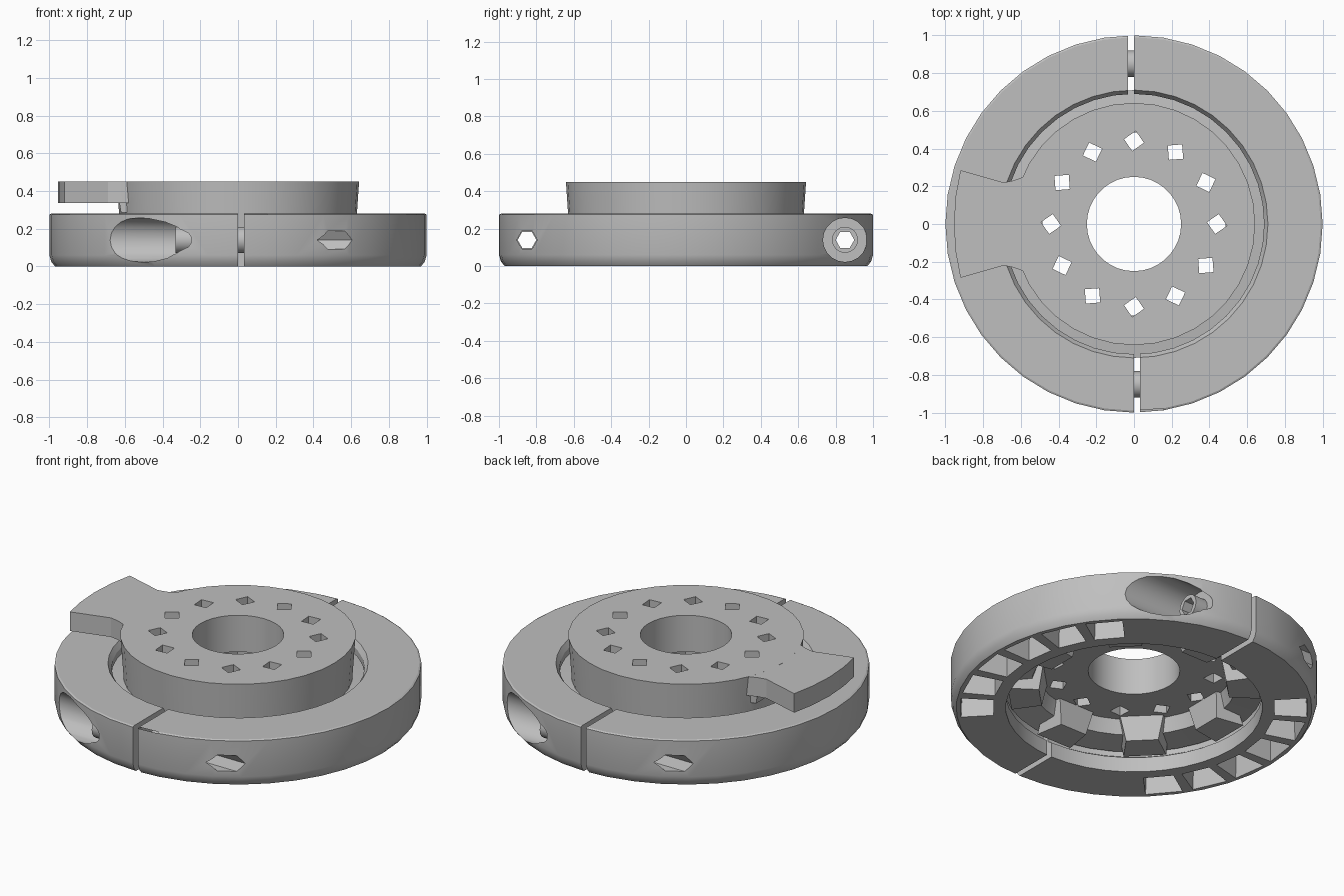
import bpy, bmesh, math
from mathutils import Matrix, Vector

cube = bpy.data.objects.get("Cube")
if cube:
    bpy.data.objects.remove(cube, do_unlink=True)

GREY = (0.52, 0.52, 0.52, 1)
metal = bpy.data.materials.new("grey metal")
metal.use_nodes = True
metal.diffuse_color = GREY
metal.node_tree.nodes["Principled BSDF"].inputs["Base Color"].default_value = GREY


def finish(name, bm):
    bmesh.ops.recalc_face_normals(bm, faces=bm.faces)
    me = bpy.data.meshes.new(name)
    bm.to_mesh(me)
    bm.free()
    ob = bpy.data.objects.new(name, me)
    bpy.context.collection.objects.link(ob)
    me.materials.append(metal)
    return ob


def lathe(name, profile, steps):
    """Revolve a closed (radius, height) profile about z."""
    bm = bmesh.new()
    rings = []
    for i in range(steps):
        a = math.tau * i / steps
        rings.append([bm.verts.new((r * math.cos(a), r * math.sin(a), z)) for r, z in profile])
    for i in range(steps):
        a, b = rings[i], rings[(i + 1) % steps]
        for j in range(len(profile)):
            k = (j + 1) % len(profile)
            bm.faces.new((a[j], b[j], b[k], a[k]))
    return finish(name, bm)


def loft(bm, low, high):
    """Solid between two matching outlines."""
    a = [bm.verts.new(p) for p in low]
    b = [bm.verts.new(p) for p in high]
    bm.faces.new(a)
    bm.faces.new(b)
    for i in range(len(a)):
        j = (i + 1) % len(a)
        bm.faces.new((a[i], a[j], b[j], b[i]))


def sector(r0, r1, mid, half, z):
    """Four corners of a ring sector."""
    return [(r * math.cos(mid + s * half), r * math.sin(mid + s * half), z)
            for r, s in ((r0, -1), (r1, -1), (r1, 1), (r0, 1))]


def rod(bm, x0, x1, y, z, radius, sides):
    """Prism lying along x."""
    ring = [(y + radius * math.cos(math.tau * i / sides),
             z + radius * math.sin(math.tau * i / sides)) for i in range(sides)]
    loft(bm, [(x0, p, q) for p, q in ring], [(x1, p, q) for p, q in ring])


def apply_boolean(ob, bm, operation="DIFFERENCE"):
    tool = finish("cutter", bm)
    tool.hide_render = True
    mod = ob.modifiers.new("cut", "BOOLEAN")
    mod.operation, mod.solver, mod.object = operation, "EXACT", tool
    bpy.context.view_layer.objects.active = ob
    bpy.ops.object.modifier_apply(modifier=mod.name)
    bpy.data.objects.remove(tool, do_unlink=True)


def smooth(ob):
    bpy.ops.object.select_all(action="DESELECT")
    ob.select_set(True)
    bpy.context.view_layer.objects.active = ob
    bpy.ops.object.shade_smooth_by_angle(angle=math.radians(25))


SCREW_Y, SCREW_Z = 0.85, 0.14

# Split clamp ring, with a groove that holds the disc flange
ring = lathe("clamp_ring", [(0.7, 0), (0.97, 0), (0.99, 0.025), (1, 0.06), (1, 0.275), (0.99, 0.28),
                            (0.71, 0.28), (0.69, 0.25), (0.69, 0.21), (0.73, 0.2),
                            (0.73, 0.11), (0.7, 0.09)], 40)

# Two splits, each a little off centre
bm = bmesh.new()
for s in (1, -1):
    corners = [(0, -1.1 * s), (0.033 * s, -1.1 * s), (0.033 * s, -0.6 * s), (0, -0.6 * s)]
    loft(bm, [(x, y, -0.1) for x, y in corners], [(x, y, 0.4) for x, y in corners])
apply_boolean(ring, bm)

# Counterbored screw seats and their far ends
bm = bmesh.new()
for s in (1, -1):
    rod(bm, -0.25 * s, -1.1 * s, -SCREW_Y * s, SCREW_Z, 0.118, 20)
apply_boolean(ring, bm)
bm = bmesh.new()
for s in (1, -1):
    rod(bm, -0.3 * s, 1.1 * s, -SCREW_Y * s, SCREW_Z, 0.055, 6)
apply_boolean(ring, bm)

# Lightening pockets underneath, on both flanks
bm = bmesh.new()
for side in (0, math.pi):
    for i in range(6):
        mid = side + (i - 2.5) * math.radians(16)
        loft(bm, sector(0.77, 0.95, mid, 0.11, -0.05), sector(0.77, 0.94, mid, 0.1, 0.2))
apply_boolean(ring, bm)
smooth(ring)

# Hollow clamp screws bridging the splits
for s, name in ((1, "front_screw"), (-1, "back_screw")):
    bm = bmesh.new()
    rod(bm, -0.33 * s, 0.2 * s, -SCREW_Y * s, SCREW_Z, 0.07, 16)
    screw = finish(name, bm)
    bm = bmesh.new()
    rod(bm, -0.5 * s, 0.5 * s, -SCREW_Y * s, SCREW_Z, 0.05, 6)
    apply_boolean(screw, bm)
    smooth(screw)

# Centre disc with bore and flange
disc = lathe("centre_disc", [(0.25, 0.23), (0.53, 0.23), (0.56, 0.15), (0.71, 0.13), (0.71, 0.19),
                             (0.625, 0.2), (0.642, 0.45), (0.25, 0.45)], 36)

# Locking tab reaching over the ring
bm = bmesh.new()
half = [(-0.955, 0.0), (-0.945, 0.15), (-0.92, 0.285), (-0.69, 0.22), (-0.64, 0.23), (-0.45, 0.3)]
outline = half + [(x, -y) for x, y in reversed(half[1:])]
loft(bm, [(x, y, 0.335) for x, y in outline], [(x, y, 0.4499) for x, y in outline])
apply_boolean(disc, bm, "UNION")

# Tab root that drops to the ring top
bm = bmesh.new()
root = [(-0.64, 0.22), (-0.64, -0.22), (-0.5, -0.25), (-0.5, 0.25)]
loft(bm, [(x + 0.02, y, 0.285) for x, y in root], [(x, y, 0.4) for x, y in root])
apply_boolean(disc, bm, "UNION")

# Twelve square through holes
bm = bmesh.new()
for i in range(12):
    a = math.tau * i / 12
    centre = Vector((0.44 * math.cos(a), 0.44 * math.sin(a), 0))
    turn = Matrix.Rotation(a + 0.6, 3, "Z")
    square = [centre + turn @ Vector((0.038 * x, 0.038 * y, 0))
              for x, y in ((-1, -1), (1, -1), (1, 1), (-1, 1))]
    loft(bm, [p + Vector((0, 0, 0.1)) for p in square], [p + Vector((0, 0, 0.6)) for p in square])
apply_boolean(disc, bm)
smooth(disc)

# Drive teeth hanging below the disc rim
bm = bmesh.new()
for i in range(8):
    mid = math.tau * i / 8 + math.radians(45)
    loft(bm, sector(0.52, 0.69, mid, 0.17, 0.09), sector(0.5, 0.6, mid, 0.24, 0.235))
finish("drive_teeth", bm)
